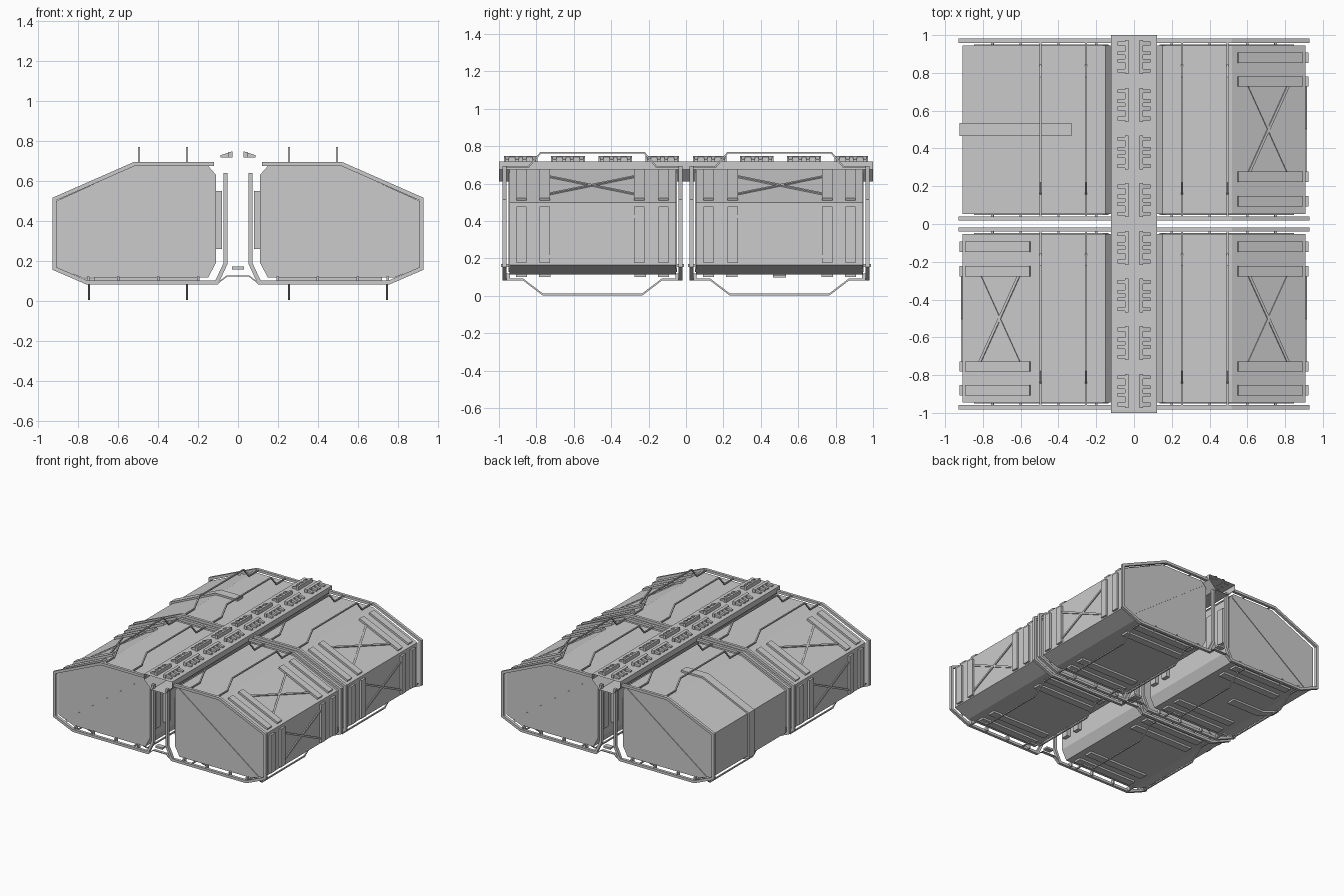
import bpy, bmesh
from mathutils import Vector

if "Cube" in bpy.data.objects:
    bpy.data.objects.remove(bpy.data.objects["Cube"])

parts = {}


def get(name):
    if name not in parts:
        parts[name] = bmesh.new()
    return parts[name]


def ribbon(path, t):
    """Closed outline of an open 2D path thickened by t to its left, mitred."""
    pts = [Vector(p) for p in path]
    out = []
    for i, p in enumerate(pts):
        ns = []
        for j in (i - 1, i):
            if 0 <= j < len(pts) - 1:
                d = (pts[j + 1] - pts[j]).normalized()
                ns.append(Vector((-d.y, d.x)))
        m = sum(ns, Vector((0, 0))).normalized()
        out.append(p + m * (t / m.dot(ns[0])))
    return [tuple(p) for p in pts + out[::-1]]


def extrude(name, poly, a, b, along='y', sx=1, caps=True):
    """Prism of a 2D outline: xz outline along y, or yz outline along x."""
    bm = get(name)

    def co(p, s):
        return (sx * p[0], s, p[1]) if along == 'y' else (sx * s, p[0], p[1])
    A = [bm.verts.new(co(p, a)) for p in poly]
    B = [bm.verts.new(co(p, b)) for p in poly]
    n = len(poly)
    for i in range(n):
        k = (i + 1) % n
        bm.faces.new((A[i], A[k], B[k], B[i]))
    if caps:
        bm.faces.new(A)
        bm.faces.new(B[::-1])


def bar(name, p, q, normal, w, t):
    """Flat bar from p to q lying on a surface with the given normal."""
    bm = get(name)
    p, q, n = Vector(p), Vector(q), Vector(normal).normalized()
    s = (q - p).cross(n).normalized() * w / 2
    ring = [[bm.verts.new(e + o) for o in (-s, s, s + n * t, -s + n * t)] for e in (p, q)]
    for i in range(4):
        k = (i + 1) % 4
        bm.faces.new((ring[0][i], ring[0][k], ring[1][k], ring[1][i]))
    bm.faces.new(ring[0])
    bm.faces.new(ring[1][::-1])


def box(name, x0, x1, y0, y1, z0, z1):
    extrude(name, [(x0, z0), (x1, z0), (x1, z1), (x0, z1)], y0, y1)


BODY = [(.11, .19), (.11, .63), (.15, .675), (.52, .675), (.908, .5), (.908, .165),
        (.78, .115), (.15, .115)]
FRAME = [(.12, .695), (.52, .695), (.93, .515), (.93, .155), (.76, .082), (.1, .082),
         (.052, .185), (.052, .64)]
frame_outline = ribbon(FRAME, -.02)
STRAP = [(.33, .677), (.52, .677), (.911, .502), (.911, .163), (.78, .112), (.5, .112)]


def on(p, q, f):
    return tuple(Vector(p).lerp(Vector(q), f))


for sx in (-1, 1):
    for sy in (-1, 1):
        def Y(v):
            return sy * v
        # container hull with diagonal end ribs
        extrude('container_hull', BODY, Y(.053), Y(.945), sx=sx)
        for y, d in ((.945, 1), (.053, -1)):
            bar('end_rib', (sx * .14, Y(y), .65), (sx * .84, Y(y), .135), (0, sy * d, 0), .02, .005)
        # end hoop frames and their spacers
        for y in (.03, .97):
            extrude('hoop_frame', frame_outline, Y(y - .011), Y(y + .011), sx=sx)
        for y0, y1 in ((.03, .055), (.94, .97)):
            for x in (.2, .4, .6, .75):
                box('hoop_spacer', sx * x - .006, sx * x + .006, Y(y0), Y(y1), .086, .12)
        # raised guard rails above and below
        top = [(.03, .685), (.16, .685), (.225, .76), (.775, .76), (.84, .685), (.97, .685)]
        low = [(y, .77 - z) for y, z in top]
        low = [(.03, .092), (.13, .092), (.235, .012), (.765, .012), (.87, .092), (.97, .092)]
        for path, xs, t in ((top, (.255, .495), .009), (low, (.255, .745), -.009)):
            prof = [(sy * y, z) for y, z in ribbon(path, t)]
            for x in xs:
                extrude('guard_rail', prof, sx * x - .005, sx * x + .005, along='x')
        # inner and bottom pads
        for yc in (.12, .245, .755, .88):
            box('inner_pad', sx * .08, sx * .112, Y(yc - .028), Y(yc + .028), .26, .55)
            box('bottom_pad', sx * .2, sx * .72, Y(yc - .03), Y(yc + .03), .1, .117)
        if sx < 0 < sy:
            # single strap replaces the pads on the back left container
            extrude('single_strap', ribbon(STRAP, .014), .465, .535, sx=sx)
            continue
        # outer pads and cross braces on slope and side
        slope, side = (BODY[3], BODY[4]), (BODY[4], BODY[5])
        for (p, q), lo, hi, n, xlo, xhi in ((slope, .07, .95, (.411, 0, .912), .23, .76),
                                            (side, .07, .97, (1, 0, 0), .22, .87)):
            for yc in (.12, .25, .755, .88):
                extrude('outer_pad', ribbon([on(p, q, lo), on(p, q, hi)], .016),
                        Y(yc - .027), Y(yc + .027), sx=sx)
            a, b = on(p, q, xlo), on(p, q, xhi)
            nn = (sx * n[0], 0, n[2])
            bar('cross_brace', (sx * a[0], Y(.275), a[1]), (sx * b[0], Y(.73), b[1]), nn, .014, .008)
            bar('cross_brace', (sx * a[0], Y(.73), a[1]), (sx * b[0], Y(.275), b[1]), nn, .014, .007)

# hollow central spine, open at both ends
extrude('spine_beam', [(-.122, .718), (.122, .718), (.122, .675), (.06, .61), (-.06, .61),
                       (-.122, .675)], -1, 1, caps=False)

# clip groups along the spine
for i in range(8):
    yc = (i - 3.5) * .2525
    for sx in (-1, 1):
        extrude('spine_clip', [(.028, .716), (.028, .747), (.048, .743), (.048, .716)],
                yc - .09, yc + .09, sx=sx)
        for dy in (-.072, -.02, .02, .072):
            extrude('spine_clip', [(.045, .716), (.045, .742), (.088, .728), (.088, .716)],
                    yc + dy - .01, yc + dy + .01, sx=sx)

# keel links joining the left and right hoops
for y in (-.97, -.03, .03, .97):
    extrude('keel_link', ribbon([(-.1, .085), (-.055, .12), (.055, .12), (.1, .085)], .006),
            y - .011, y + .011)
    box('keel_block', -.03, .03, y - .02, y + .02, .155, .17)

# write all parts out as flat-faced objects
for name, bm in parts.items():
    bmesh.ops.recalc_face_normals(bm, faces=bm.faces)
    me = bpy.data.meshes.new(name)
    bm.to_mesh(me)
    bm.free()
    bpy.context.scene.collection.objects.link(bpy.data.objects.new(name, me))
